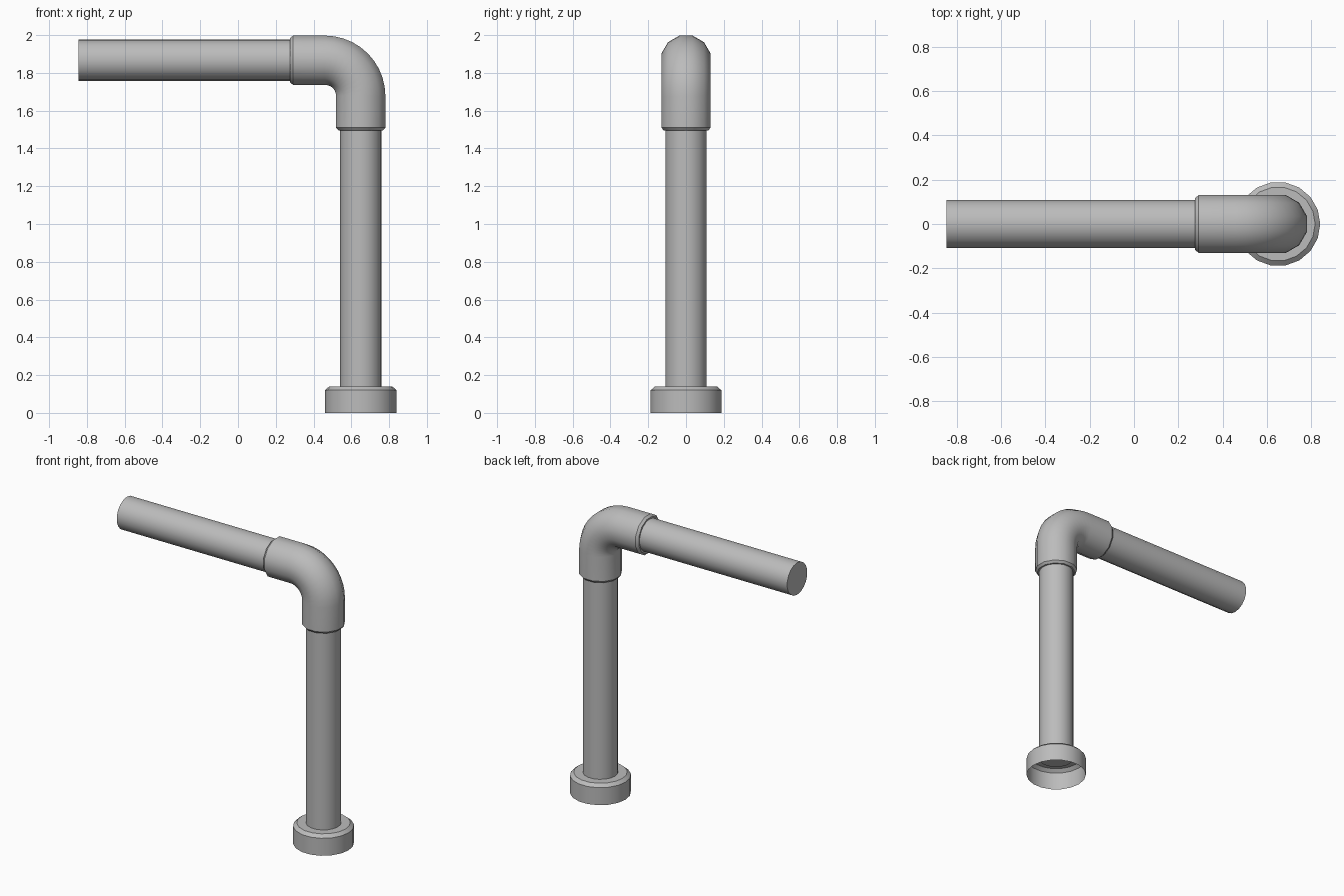
import bpy, bmesh
from math import sin, cos, pi, radians
from mathutils import Vector

cube = bpy.data.objects.get("Cube")
if cube:
    bpy.data.objects.remove(cube, do_unlink=True)

grey = bpy.data.materials.new("pipe grey")
grey.use_nodes = True
grey.diffuse_color = (0.5, 0.5, 0.5, 1)
grey.node_tree.nodes["Principled BSDF"].inputs["Base Color"].default_value = (0.5, 0.5, 0.5, 1)

PIPE_X, PIPE_Z = 0.65, 1.867
PIPE_R, ELBOW_R, FLANGE_R = 0.11, 0.135, 0.19


def sweep(name, stations, sides, phase=0.0, cap_start=False, cap_end=False):
    """Loft rings in the xz plane; each station is (x, z, tilt, radius), tilt 0 facing up."""
    bm = bmesh.new()
    rings = []
    for x, z, tilt, r in stations:
        across = Vector((cos(tilt), 0, sin(tilt)))
        ring = []
        for i in range(sides):
            a = phase + 2 * pi * i / sides
            ring.append(bm.verts.new(Vector((x, 0, z)) + r * (cos(a) * across + sin(a) * Vector((0, 1, 0)))))
        rings.append(ring)
    for a, b in zip(rings, rings[1:]):
        for i in range(sides):
            j = (i + 1) % sides
            bm.faces.new((a[i], a[j], b[j], b[i]))
    if cap_start:
        bm.faces.new(rings[0][::-1])
    if cap_end:
        bm.faces.new(rings[-1])
    mesh = bpy.data.meshes.new(name)
    bm.to_mesh(mesh)
    bm.free()
    mesh.materials.append(grey)
    obj = bpy.data.objects.new(name, mesh)
    bpy.context.collection.objects.link(obj)
    bpy.ops.object.select_all(action="DESELECT")
    obj.select_set(True)
    bpy.context.view_layer.objects.active = obj
    bpy.ops.object.shade_smooth_by_angle(angle=radians(35))
    return obj


# Straight pipes
sweep("upright_pipe", [(PIPE_X, 0.12, 0, PIPE_R), (PIPE_X, 1.55, 0, PIPE_R)], 18,
      cap_start=True, cap_end=True)
sweep("side_pipe", [(0.33, PIPE_Z, pi / 2, PIPE_R), (-0.845, PIPE_Z, pi / 2, PIPE_R)], 18,
      cap_start=True, cap_end=True)

# Floor flange, open underneath
sweep("floor_flange", [(PIPE_X, 0, 0, FLANGE_R), (PIPE_X, 0.12, 0, FLANGE_R),
                       (PIPE_X, 0.14, 0, 0.167), (PIPE_X, 0.14, 0, PIPE_R)], 18)

# Elbow: chamfered mouth, quarter bend, chamfered mouth
BEND_R, STEPS = 0.19, 10
cx, cz = PIPE_X - BEND_R, PIPE_Z - BEND_R
path = [(PIPE_X, 1.495, 0, PIPE_R), (PIPE_X, 1.495, 0, 0.122), (PIPE_X, 1.51, 0, ELBOW_R)]
for k in range(STEPS + 1):
    t = k / STEPS * pi / 2
    path.append((cx + BEND_R * cos(t), cz + BEND_R * sin(t), t, ELBOW_R))
path += [(0.292, PIPE_Z, pi / 2, ELBOW_R), (0.276, PIPE_Z, pi / 2, 0.122), (0.276, PIPE_Z, pi / 2, PIPE_R)]
sweep("elbow", path, 12, phase=pi / 12)
